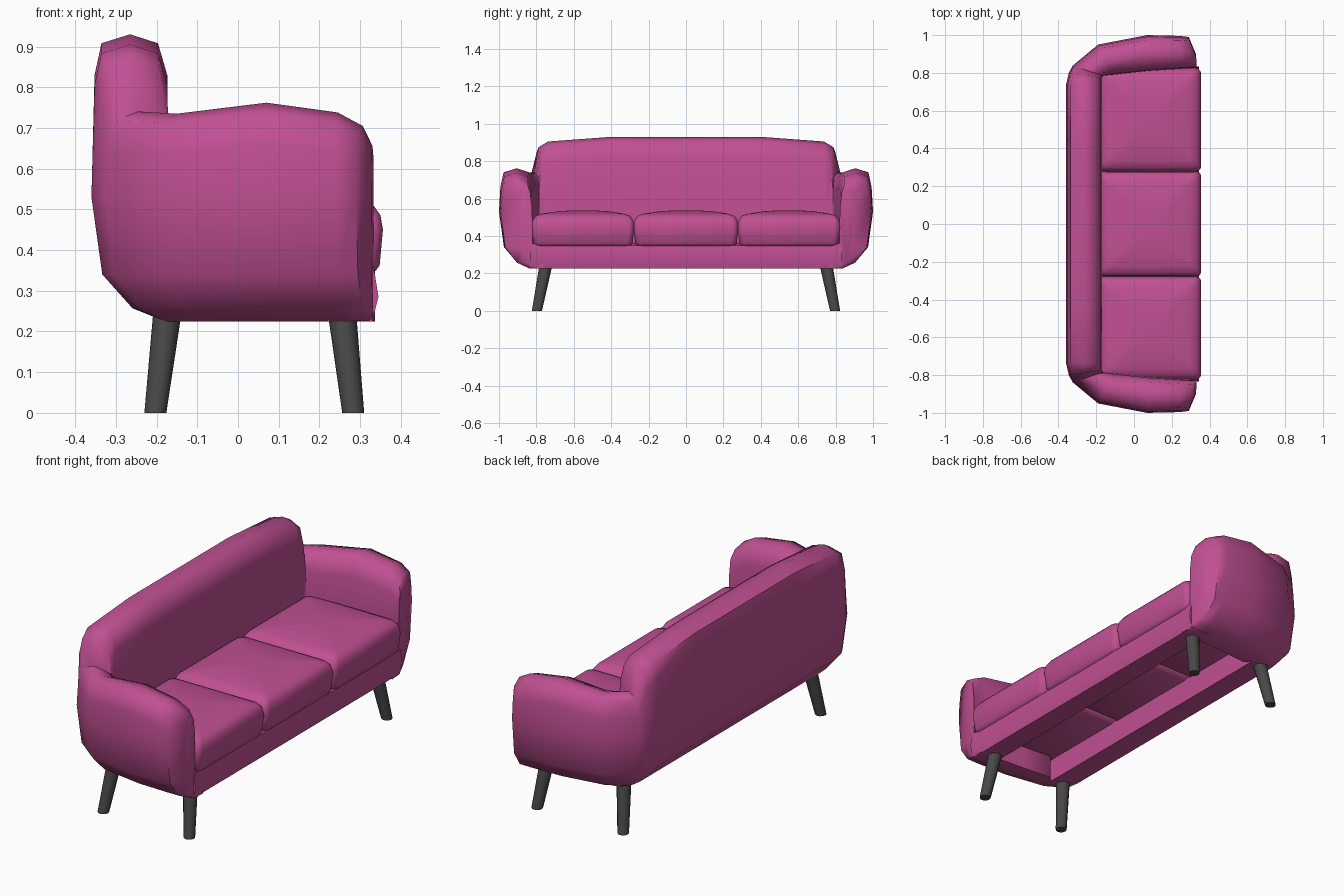
import bpy, bmesh, math
from mathutils import Vector

if "Cube" in bpy.data.objects:
    bpy.data.objects.remove(bpy.data.objects["Cube"])


def material(name, rgb):
    m = bpy.data.materials.new(name)
    m.diffuse_color = (*rgb, 1)
    m.use_nodes = True
    m.node_tree.nodes["Principled BSDF"].inputs["Base Color"].default_value = m.diffuse_color
    return m


PINK = material("magenta fabric", (0.53, 0.08, 0.29))
GREY = material("dark grey leg", (0.065, 0.065, 0.065))


def loft(name, rings, mat, angle):
    """Skin a list of equal-length closed rings and cap both ends."""
    bm = bmesh.new()
    vs = [[bm.verts.new(p) for p in r] for r in rings]
    n = len(vs[0])
    for a, b in zip(vs, vs[1:]):
        for i in range(n):
            j = (i + 1) % n
            bm.faces.new((a[i], a[j], b[j], b[i]))
    bm.faces.new(vs[0])
    bm.faces.new(vs[-1])
    bmesh.ops.recalc_face_normals(bm, faces=bm.faces)
    me = bpy.data.meshes.new(name)
    bm.to_mesh(me)
    bm.free()
    ob = bpy.data.objects.new(name, me)
    bpy.context.collection.objects.link(ob)
    me.materials.append(mat)
    bpy.ops.object.select_all(action='DESELECT')
    ob.select_set(True)
    bpy.context.view_layer.objects.active = ob
    bpy.ops.object.shade_smooth_by_angle(angle=math.radians(angle))
    return ob


# Wraparound shell: arm, back, arm. Station = inner xy, outer xy, top height
half = [
    ((0.333, 0.822), (0.328, 0.90), 0.655),
    ((0.322, 0.826), (0.29, 0.99), 0.705),
    ((0.25, 0.822), (0.24, 0.996), 0.738),
    ((0.07, 0.81), (0.07, 1.0), 0.762),
    ((-0.11, 0.79), (-0.19, 0.95), 0.735),
    ((-0.165, 0.785), (-0.325, 0.838), 0.74),
    ((-0.17, 0.775), (-0.345, 0.80), 0.875),
    ((-0.17, 0.74), (-0.36, 0.735), 0.905),
    ((-0.17, 0.40), (-0.36, 0.40), 0.93),
]
stations = half + [((a[0], -a[1]), (b[0], -b[1]), t) for a, b, t in reversed(half)]


def section(inner, outer, top):
    a, b = Vector(inner), Vector(outer)
    d = (b - a).normalized()
    prof = [(0.05, 0.225), (0.47, 0.257), (0.86, 0.34), (1, 0.53),
            (0.96, top - 0.1), (0.87, top - 0.022), (0.5, top),
            (0.14, top - 0.022), (0.02, top - 0.1), (0, 0.5), (0, 0.36)]
    pts = [(*(a + (b - a) * u), z) for u, z in prof]
    # inner underside rim
    lip = a - d * 0.06
    return pts + [(*lip, 0.35), (*lip, 0.225)]


loft("arms_and_back", [section(*s) for s in stations], PINK, 60)

# Front rail
rail = [(0.22, 0.225), (0.33, 0.225), (0.345, 0.285), (0.335, 0.348), (0.22, 0.348)]
loft("front_rail", [[(x, y, z) for x, z in rail] for y in (-0.835, 0.835)], PINK, 40)


# Seat cushions: stacked rounded rectangles with a soft crown
def cushion(name, y0, y1):
    x0, x1 = -0.185, 0.356
    layers = [(0.344, 0.022), (0.362, 0.008), (0.45, 0.0), (0.485, 0.006),
              (0.508, 0.022), (0.520, 0.06), (0.532, 0.14), (0.537, 0.22)]
    rings = []
    for z, inset in layers:
        r = 0.03
        ring = []
        hx, hy = (x1 - x0) / 2 - inset, (y1 - y0) / 2 - inset
        for k, (sx, sy) in enumerate(((1, 1), (-1, 1), (-1, -1), (1, -1))):
            for s in range(4):
                t = math.radians(90 * k + 30 * s)
                ring.append(((x0 + x1) / 2 + sx * (hx - r) + r * math.cos(t),
                             (y0 + y1) / 2 + sy * (hy - r) + r * math.sin(t), z))
        rings.append(ring)
    loft(name, rings, PINK, 60)


cushion("seat_cushion_left", -0.825, -0.277)
cushion("seat_cushion_middle", -0.28, 0.28)
cushion("seat_cushion_right", 0.277, 0.825)


# Splayed tapered legs
def leg(name, top, foot):
    rings = []
    for (x, y, z), r in ((foot, 0.027), (top, 0.035)):
        rings.append([(x + r * math.cos(i * math.pi / 6), y + r * math.sin(i * math.pi / 6), z)
                      for i in range(12)])
    loft(name, rings, GREY, 40)


for side, s in (("left", -1), ("right", 1)):
    leg("back_leg_" + side, (-0.173, s * 0.748, 0.25), (-0.203, s * 0.797, 0))
    leg("front_leg_" + side, (0.255, s * 0.748, 0.25), (0.283, s * 0.797, 0))
